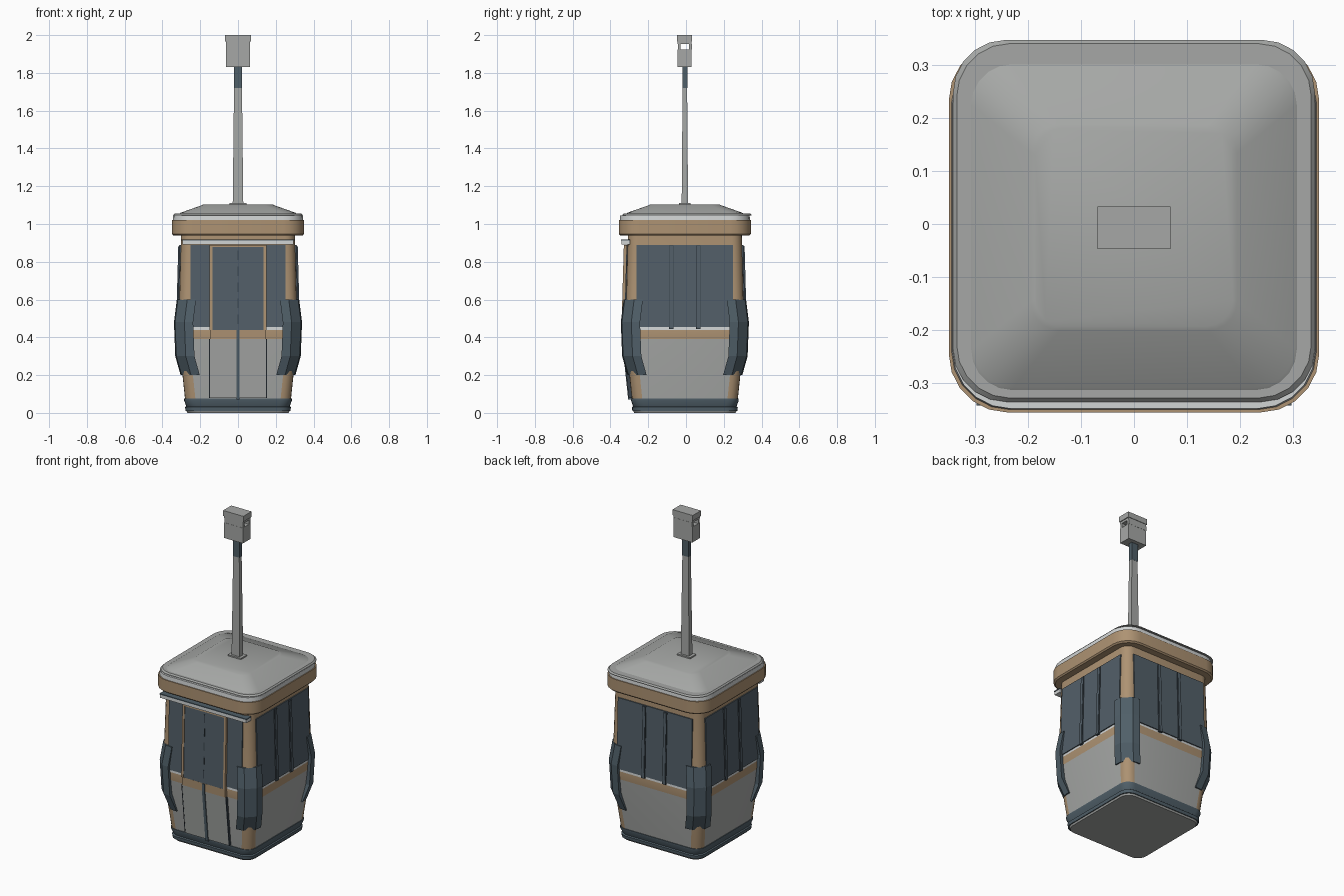
import bpy
import bmesh
from math import cos, sin, pi, radians
from mathutils import Matrix, Vector

if "Cube" in bpy.data.objects:
    bpy.data.objects.remove(bpy.data.objects["Cube"])

OFFSET_Y = -0.006


def material(name, r, g, b):
    m = bpy.data.materials.new(name)
    m.use_nodes = True
    m.diffuse_color = (r, g, b, 1)
    node = m.node_tree.nodes["Principled BSDF"]
    node.inputs["Base Color"].default_value = (r, g, b, 1)
    node.inputs["Roughness"].default_value = 0.6
    return m


TAN = material("tan trim", 0.42, 0.29, 0.17)
GREY = material("panel grey", 0.38, 0.39, 0.38)
LIGHT = material("light grey", 0.64, 0.66, 0.66)
GLASS = material("dark glass", 0.085, 0.115, 0.14)
RUBBER = material("slate rubber", 0.08, 0.115, 0.14)
SEAM = material("dark seam", 0.04, 0.055, 0.07)


def finish(name, bm, mats, smooth=True):
    bmesh.ops.recalc_face_normals(bm, faces=bm.faces)
    me = bpy.data.meshes.new(name)
    bm.to_mesh(me)
    bm.free()
    for m in mats:
        me.materials.append(m)
    if smooth:
        me.shade_smooth()
        me.set_sharp_from_angle(angle=radians(30))
    ob = bpy.data.objects.new(name, me)
    ob.location.y = OFFSET_Y
    bpy.context.collection.objects.link(ob)
    return ob


def skin(bm, loops):
    """Join closed loops into a capped solid; return faces per band."""
    rings = [[bm.verts.new(p) for p in loop] for loop in loops]
    n = len(rings[0])
    bands = [[bm.faces.new((a[i], a[(i + 1) % n], b[(i + 1) % n], b[i]))
              for i in range(n)] for a, b in zip(rings, rings[1:])]
    bm.faces.new(rings[0][::-1])
    bm.faces.new(rings[-1])
    return bands


def rounded_square(z, half, r, seg=5):
    pts = []
    for k in range(4):
        turn = Matrix.Rotation(k * pi / 2, 3, "Z")
        for i in range(seg + 1):
            a = i * pi / 2 / seg
            pts.append(turn @ Vector((half - r + r * cos(a), half - r + r * sin(a), z)))
    return pts


def loft(name, rings, mats, band_mats=None, corner_mat=0, seg=5):
    """Rounded square tower; flat sides may take another colour per band."""
    bm = bmesh.new()
    bands = skin(bm, [rounded_square(*r, seg) for r in rings])
    for faces, m in zip(bands, band_mats or []):
        for i, f in enumerate(faces):
            f.material_index = m if i % (seg + 1) == seg else corner_mat
    return finish(name, bm, mats)


def box(name, x, y, z, mat):
    bm = bmesh.new()
    skin(bm, [[(x[0], y[0], h), (x[1], y[0], h), (x[1], y[1], h), (x[0], y[1], h)] for h in z])
    return finish(name, bm, [mat], False)


# Cabin shell: flared below the belt, tapered above it
BODY = [(0.07, 0.28, 0.055), (0.39, 0.314, 0.055), (0.44, 0.316, 0.055),
        (0.458, 0.314, 0.055), (0.93, 0.302, 0.055), (0.95, 0.302, 0.055)]
loft("cabin_shell", BODY, [TAN, GREY, LIGHT], [1, 0, 2, 0, 0])


def half_at(z):
    for (z0, h0, _), (z1, h1, _) in zip(BODY, BODY[1:]):
        if z <= z1:
            return h0 + (h1 - h0) * (z - z0) / (z1 - z0)


def panel(name, side, u, z, proud, mat):
    """Plate lying on one cabin side (0 front, 1 left, 2 back, 3 right)."""
    turn = Matrix.Rotation(side * pi / 2, 3, "Z")
    loops = []
    for h in z:
        d = half_at(h)
        loops.append([turn @ Vector(p) for p in (
            (u[0], -d - proud, h), (u[1], -d - proud, h),
            (u[1], -d + 0.01, h), (u[0], -d + 0.01, h))])
    bm = bmesh.new()
    skin(bm, loops)
    return finish(name, bm, [mat], False)


# Base skirt and floor
loft("floor_plate", [(0, 0.268, 0.06), (0.015, 0.275, 0.06)], [GREY])
loft("base_skirt", [(0.01, 0.278, 0.06), (0.03, 0.28, 0.06), (0.035, 0.274, 0.06),
                    (0.065, 0.285, 0.06), (0.075, 0.285, 0.06)], [RUBBER])

# Side and back windows with two mullions each
for side, label in ((1, "left"), (2, "back"), (3, "right")):
    panel(label + "_window", side, (-0.255, 0.255), (0.455, 0.89), 0.006, GLASS)
    for u in (-0.072, 0.072):
        panel(label + "_mullion", side, (u - 0.012, u + 0.012), (0.445, 0.885), 0.01, SEAM)
        panel(label + "_mullion_face", side, (u - 0.009, u + 0.009), (0.446, 0.884), 0.013, GLASS)

# Front: fixed windows, double door, frame and seams
for s, label in ((-1, "right"), (1, "left")):
    def span(a, b):
        return tuple(sorted((s * a, s * b)))
    panel(label + "_front_window", 0, span(0.15, 0.252), (0.455, 0.89), 0.006, GLASS)
    panel(label + "_door_lower", 0, span(0, 0.148), (0.08, 0.39), 0.015, GREY)
    panel(label + "_door_belt", 0, span(0, 0.148), (0.39, 0.44), 0.016, TAN)
    panel(label + "_door_window", 0, span(0, 0.14), (0.435, 0.88), 0.016, GLASS)
    panel(label + "_door_stile", 0, span(0.136, 0.15), (0.44, 0.89), 0.02, TAN)
    panel(label + "_door_edge", 0, span(0.148, 0.153), (0.08, 0.39), 0.016, SEAM)
panel("door_head", 0, (-0.15, 0.15), (0.878, 0.89), 0.02, TAN)
panel("door_seam_lower", 0, (-0.009, 0.009), (0.07, 0.39), 0.02, RUBBER)
panel("door_seam_belt", 0, (-0.009, 0.009), (0.39, 0.438), 0.02, RUBBER)
for i in range(5):
    z = 0.47 + i * 0.085
    panel("door_seam_dash", 0, (-0.003, 0.003), (z, z + 0.05), 0.018, SEAM)
box("door_rail", (-0.295, 0.295), (-0.335, -0.29), (0.892, 0.912), LIGHT)
box("door_rail_cap", (-0.298, 0.298), (-0.337, -0.29), (0.912, 0.918), RUBBER)

# Corner bumpers wrap each post
for k in range(4):
    turn = Matrix.Rotation(k * pi / 2, 3, "Z")
    loops = []
    for z, outer in ((0.2, 0.305), (0.3, 0.333), (0.48, 0.34), (0.6, 0.325)):
        c, r = outer - 0.09, 0.09
        arc = [(c + r * cos(radians(a)), c + r * sin(radians(a))) for a in (-8, 22, 68, 98)]
        loops.append([turn @ Vector((x, y, z)) for x, y in arc + [(c, c)]])
    bm = bmesh.new()
    skin(bm, loops)
    finish("corner_bumper", bm, [RUBBER], False)

# Roof: tan fascia, light band, overhanging lip and raised crown
loft("roof_fascia", [(0.94, 0.343, 0.11), (0.948, 0.35, 0.11), (1.02, 0.35, 0.11)], [TAN])
loft("roof_band", [(1.018, 0.345, 0.11), (1.045, 0.343, 0.11)], [LIGHT])
lip = loft("roof_lip", [(1.045, 0.342, 0.1), (1.048, 0.342, 0.1), (1.056, 0.335, 0.1)], [GREY])
lip.location.y += 0.012
loft("roof_crown", [(1.05, 0.315, 0.08), (1.06, 0.303, 0.075), (1.098, 0.195, 0.055),
                    (1.102, 0.187, 0.05)], [GREY])

# Hanger arm, tapering upward, with dark sleeve near the top
box("arm_foot", (-0.045, 0.045), (-0.03, 0.03), (1.1, 1.11), GREY)
bm = bmesh.new()
skin(bm, [[(-w, -d, z), (w, -d, z), (w, d, z), (-w, d, z)]
          for z, w, d in ((1.1, 0.028, 0.017), (1.72, 0.021, 0.012), (1.84, 0.019, 0.011))])
finish("hanger_arm", bm, [GREY], False)
box("arm_sleeve", (-0.022, 0.022), (-0.013, 0.013), (1.72, 1.835), RUBBER)

# Cable grip: block with a slot running through it from side to side
box("grip_lower", (-0.064, 0.064), (-0.038, 0.036), (1.83, 1.925), GREY)
for s in (-1, 1):
    box("grip_cheek", (-0.064, 0.064), tuple(sorted((s * 0.023, s * 0.037))), (1.925, 1.952), GREY)
box("grip_upper", (-0.064, 0.064), (-0.038, 0.036), (1.952, 1.968), GREY)
box("grip_cap", (-0.069, 0.069), (-0.041, 0.039), (1.966, 2.0), GREY)
